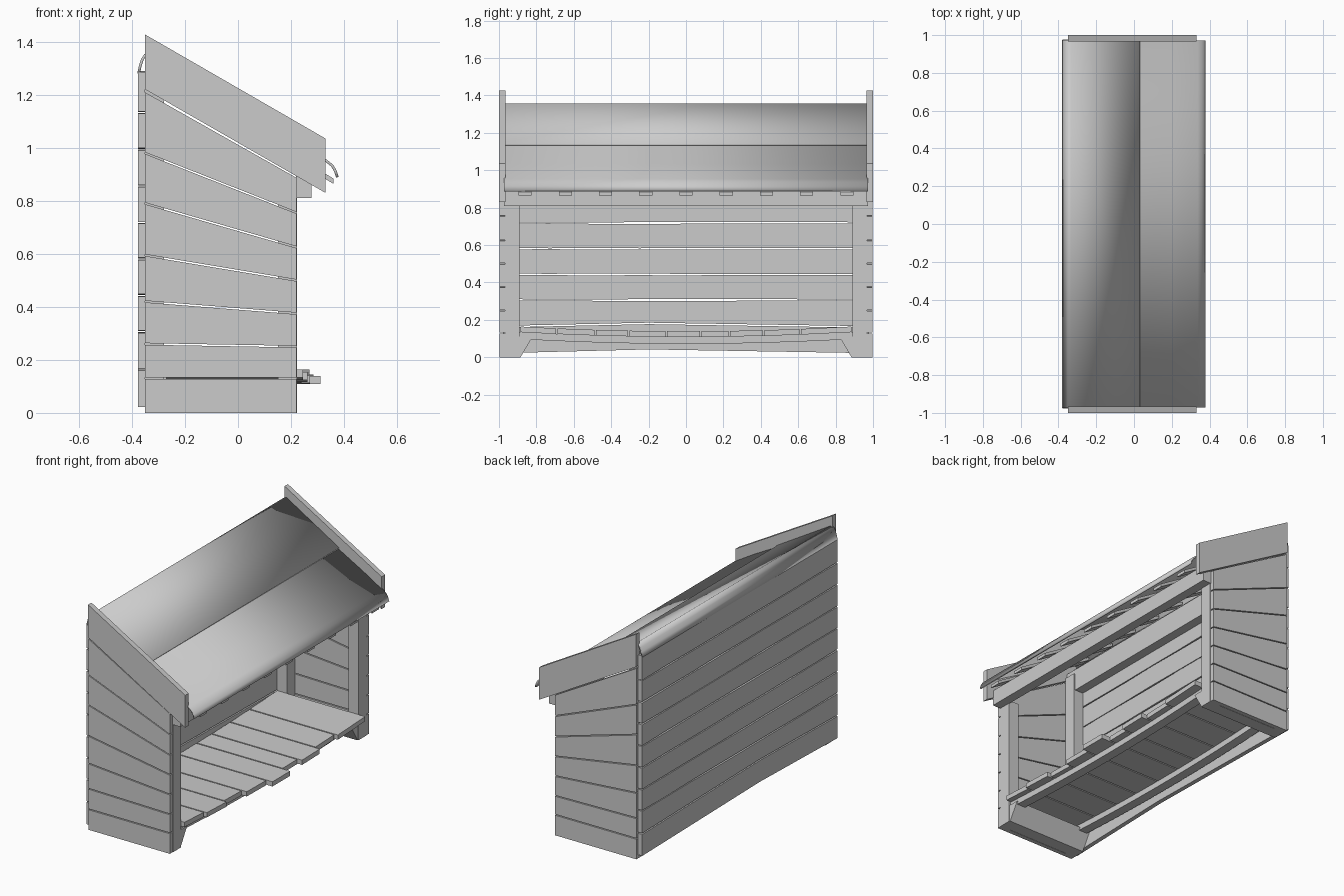
import bpy, bmesh, random
from mathutils import Vector

if "Cube" in bpy.data.objects:
    bpy.data.objects.remove(bpy.data.objects["Cube"])

random.seed(4)


def finish(name, bm):
    bmesh.ops.recalc_face_normals(bm, faces=bm.faces)
    mesh = bpy.data.meshes.new(name)
    bm.to_mesh(mesh)
    bm.free()
    ob = bpy.data.objects.new(name, mesh)
    bpy.context.collection.objects.link(ob)
    return ob


def prism(name, pts, axis, a, b):
    """Extrude a 2D outline: axis 'x' takes (y,z), axis 'y' takes (x,z)."""
    bm = bmesh.new()
    co = (lambda p, t: (t, p[0], p[1])) if axis == 'x' else (lambda p, t: (p[0], t, p[1]))
    lo = [bm.verts.new(co(p, a)) for p in pts]
    hi = [bm.verts.new(co(p, b)) for p in pts]
    bm.faces.new(lo)
    bm.faces.new(hi)
    n = len(pts)
    for i in range(n):
        j = (i + 1) % n
        bm.faces.new((lo[i], lo[j], hi[j], hi[i]))
    return finish(name, bm)


def box(name, x0, x1, y0, y1, z0, z1):
    return prism(name, [(x0, z0), (x1, z0), (x1, z1), (x0, z1)], 'y', y0, y1)


def sheet(name, profile, half, thick):
    """Bent sheet running along y, from an open (x,z) profile."""
    bm = bmesh.new()
    rows = [[bm.verts.new((x, y, z)) for x, z in profile] for y in (-half, half)]
    for i in range(len(profile) - 1):
        bm.faces.new((rows[0][i], rows[0][i + 1], rows[1][i + 1], rows[1][i]))
    ob = finish(name, bm)
    mod = ob.modifiers.new("thickness", 'SOLIDIFY')
    mod.thickness, mod.offset = thick, 0
    bpy.context.view_layer.objects.active = ob
    ob.select_set(True)
    bpy.ops.object.shade_smooth_by_angle()
    ob.select_set(False)
    return ob


def roof(x, d=0.0):
    return 1.15 - 0.6 * x + d


# End walls: fanned planks, corner posts, feet and barge boards
back_z = [0.0, 0.13, 0.26, 0.42, 0.595, 0.79, 0.98, 1.212]
front_z = [0.0, 0.13, 0.25, 0.375, 0.50, 0.625, 0.755, 0.89]
for side, s in (("left", -1), ("right", 1)):
    for i in range(7):
        g = 0.003
        prism(f"{side}_wall_plank_{i + 1}",
              [(-0.35, back_z[i] + (g if i else 0)), (0.22, front_z[i] + (g if i else 0)),
               (0.22, front_z[i + 1] - g), (-0.35, back_z[i + 1] - g)],
              'y', s * 0.968, s * 0.996)
    prism(f"{side}_barge_board", [(-0.35, 1.22), (0.33, 0.83), (0.33, 1.035), (-0.35, 1.427)],
          'y', s * 0.966, s * 1.0)
    prism(f"{side}_front_post", [(0.15, 0.0), (0.222, 0.0), (0.222, 0.83), (0.15, 0.83)],
          'y', s * 0.89, s * 0.968)
    prism(f"{side}_back_post", [(-0.35, 0.0), (-0.28, 0.0), (-0.28, 1.2), (-0.35, 1.2)],
          'y', s * 0.89, s * 0.968)
    prism(f"{side}_foot_beam", [(s * 0.966, 0), (s * 0.885, 0), (s * 0.82, 0.11), (s * 0.966, 0.11)],
          'x', -0.345, 0.218)

# Back wall: horizontal planks with slightly uneven edges
seams = [0.03, 0.17, 0.306, 0.442, 0.58, 0.718, 0.856, 0.994, 1.132, 1.29]
ys = [-0.978 + 1.956 * k / 8 for k in range(9)]
for i in range(9):
    def edge(z, gap):
        return [(y, z + gap + random.uniform(-0.002, 0.002)) for y in ys]
    if i == 0:
        low = [(-0.978, 0.022), (-0.2, 0.042), (0.978, 0.022)]
        top = [(-0.978, 0.16), (-0.2, 0.177), (0.978, 0.158)]
    else:
        low, top = edge(seams[i], 0.004), edge(seams[i + 1], -0.003)
        if i == 1:
            low = [(-0.978, 0.168), (-0.2, 0.185), (0.978, 0.166)]
    prism(f"back_plank_{i + 1}", low + top[::-1], 'x', -0.378, -0.35)

# Beams carrying the roof
box("front_header", 0.218, 0.278, -0.972, 0.972, 0.81, 0.91)
box("back_header", -0.35, -0.29, -0.968, 0.968, 1.09, 1.23)


# Floor: sagging bearers and staggered boards
def sag(y):
    return -0.026 * (1 - (y / 0.9) ** 2)


fy = [-0.9 + 1.8 * k / 12 for k in range(13)]
for name, x0 in (("front_floor_bearer", 0.15), ("back_floor_bearer", -0.33)):
    prism(name, [(y, 0.098 + sag(y)) for y in fy] + [(y, 0.136 + sag(y)) for y in fy[::-1]],
          'x', x0, x0 + 0.06)

splits = [-0.89, -0.69, -0.485, -0.305, -0.105, 0.08, 0.23, 0.415, 0.61, 0.89]
ends = [0.245, 0.262, 0.24, 0.272, 0.312, 0.255, 0.285, 0.25, 0.27]
for i, end in enumerate(ends):
    a, b = splits[i] + 0.004, splits[i + 1] - 0.004
    za, zb = 0.135 + sag(a), 0.135 + sag(b)
    prism(f"floor_board_{i + 1}", [(a, za), (b, zb), (b, zb + 0.03), (a, za + 0.03)],
          'x', -0.345, end)

# Roof slats running down the slope
for i in range(9):
    y = -0.86 + 0.215 * i
    x0, x1 = -0.345, 0.36
    prism(f"roof_slat_{i + 1}", [(x0, roof(x0, -0.07)), (x1, roof(x1, -0.07)),
                                 (x1, roof(x1, -0.05)), (x0, roof(x0, -0.05))],
          'y', y - 0.035, y + 0.035)

# Roof covering: lower sheet with front lip, upper sheet with back lip
sheet("lower_roof_sheet", [(-0.335, roof(-0.335, -0.012)), (0.03, roof(0.03, -0.008)),
                           (0.2, roof(0.2)), (0.335, 0.949), (0.355, 0.933),
                           (0.367, 0.913), (0.375, 0.889)], 0.972, 0.01)
sheet("upper_roof_sheet", [(0.03, roof(0.03, 0.003)), (-0.335, roof(-0.335, 0.002)),
                           (-0.35, 1.35), (-0.36, 1.335), (-0.368, 1.312),
                           (-0.375, 1.28)], 0.975, 0.01)
